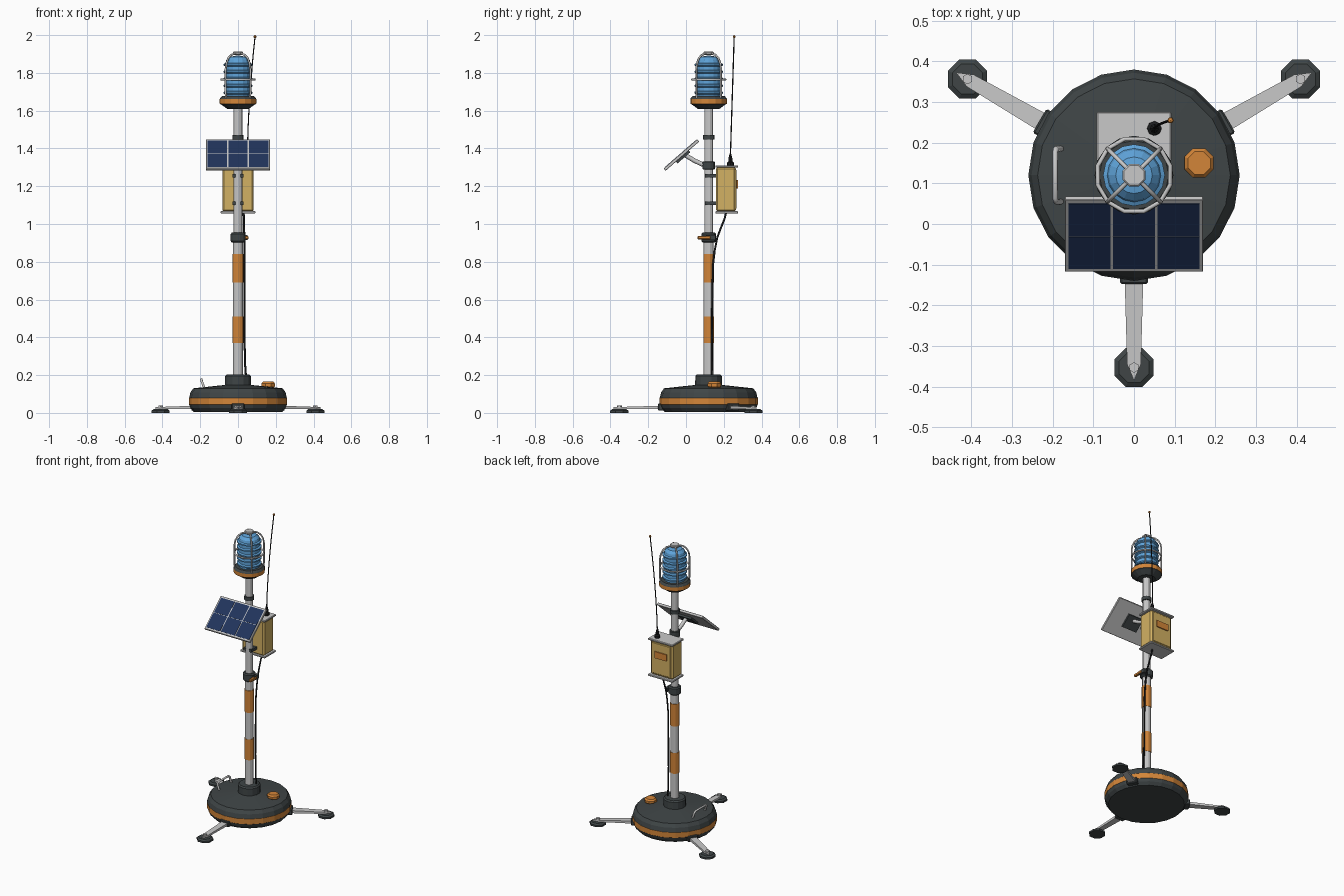
import bpy, bmesh, math
from mathutils import Matrix, Vector

if "Cube" in bpy.data.objects:
    bpy.data.objects.remove(bpy.data.objects["Cube"])


def mat(name, r, g, b):
    m = bpy.data.materials.new(name)
    m.diffuse_color = (r, g, b, 1)
    m.use_nodes = True
    m.node_tree.nodes["Principled BSDF"].inputs["Base Color"].default_value = m.diffuse_color
    return m


LIGHT = mat("light_grey", .58, .58, .58)
STEEL = mat("steel", .40, .41, .41)
DARK = mat("charcoal", .05, .06, .062)
BLACK = mat("black_rubber", .012, .013, .014)
ORANGE = mat("orange", .65, .235, .04)
YELLOW = mat("tan_yellow", .65, .44, .125)
BLUE = mat("lens_blue", .115, .37, .70)
NAVY = mat("cell_navy", .015, .034, .105)
PY = 0.12  # mast centre in y


def finish(bm, name, mats, mx=None):
    bmesh.ops.recalc_face_normals(bm, faces=bm.faces)
    me = bpy.data.meshes.new(name)
    bm.to_mesh(me)
    bm.free()
    for m in mats:
        me.materials.append(m)
    if mx is not None:
        me.transform(mx)
    ob = bpy.data.objects.new(name, me)
    bpy.context.collection.objects.link(ob)
    return ob


def lathe(name, prof, n, mats, at=(0, PY, 0), rule=None, turn=0.0):
    """Revolve (radius, z) points; rule(z_mid, r_mid) gives the material index."""
    bm = bmesh.new()
    rings = []
    for r, z in prof:
        if r < 1e-6:
            rings.append([bm.verts.new((0, 0, z))])
        else:
            rings.append([bm.verts.new((r * math.cos(turn + math.tau * i / n),
                                        r * math.sin(turn + math.tau * i / n), z)) for i in range(n)])
    for k in range(len(rings) - 1):
        a, b = rings[k], rings[k + 1]
        idx = rule((prof[k][1] + prof[k + 1][1]) / 2, (prof[k][0] + prof[k + 1][0]) / 2) if rule else 0
        for i in range(n):
            j = (i + 1) % n
            vs = [a[i % len(a)], a[j % len(a)], b[j % len(b)], b[i % len(b)]]
            vs = list(dict.fromkeys(vs))
            if len(vs) > 2:
                bm.faces.new(vs).material_index = idx
    return finish(bm, name, mats, Matrix.Translation(at))


def cyl(name, r, z0, z1, n, m, at=(0, PY, 0), c=0.0):
    prof = [(0, z0), (r - c, z0), (r, z0 + c), (r, z1 - c), (r - c, z1), (0, z1)]
    if c == 0:
        prof = [(0, z0), (r, z0), (r, z1), (0, z1)]
    return lathe(name, prof, n, [m], at, turn=math.pi / n)


def box(name, lo, hi, m, mx=None, bevel=0.0):
    bm = bmesh.new()
    bmesh.ops.create_cube(bm, size=1)
    for v in bm.verts:
        v.co = Vector([(lo[i] + hi[i]) / 2 + v.co[i] * (hi[i] - lo[i]) for i in range(3)])
    if bevel:
        bmesh.ops.bevel(bm, geom=bm.edges[:], offset=bevel, segments=1, affect='EDGES')
    return finish(bm, name, [m], mx)


def tube(name, pts, r, m, res=1, cyclic=False):
    cu = bpy.data.curves.new(name, 'CURVE')
    cu.dimensions = '3D'
    cu.bevel_depth, cu.bevel_resolution, cu.use_fill_caps = r, res, True
    sp = cu.splines.new('POLY')
    sp.points.add(len(pts) - 1)
    for p, q in zip(sp.points, pts):
        p.co = (*q, 1)
    sp.use_cyclic_u = cyclic
    tmp = bpy.data.objects.new(name + "_path", cu)
    me = bpy.data.meshes.new_from_object(tmp)
    bpy.data.objects.remove(tmp)
    me.materials.clear()
    me.materials.append(m)
    ob = bpy.data.objects.new(name, me)
    bpy.context.collection.objects.link(ob)
    return ob


# Weighted base with orange band, and mast socket
lathe("base", [(0, .006), (.235, .006), (.252, .025), (.258, .042), (.26, .044), (.26, .08), (.258, .082),
               (.252, .108), (.237, .13), (.07, .148), (0, .148)], 20, [DARK, ORANGE],
      rule=lambda z, r: int(.043 < z < .081), turn=math.pi / 2)
cyl("mast_socket", .07, .14, .203, 14, DARK, c=.008)

# Three outrigger legs with hinge, foot and bolt
for i, deg in enumerate((270, 30, 150)):
    mx = Matrix.Translation((0, PY, 0)) @ Matrix.Rotation(math.radians(deg), 4, 'Z')
    box(f"leg_hinge_{i}", (.235, -.034, .012), (.268, .034, .05), DARK, mx, .004)
    bm = bmesh.new()
    f = bm.faces.new([bm.verts.new((x, y, .02)) for x, y in
                      ((.25, -.023), (.465, -.017), (.505, 0), (.465, .017), (.25, .023))])
    up = bmesh.ops.extrude_face_region(bm, geom=[f])
    for v in up["geom"]:
        if isinstance(v, bmesh.types.BMVert):
            v.co.z = .038 - .03 * (v.co.x - .25)
    finish(bm, f"leg_{i}", [LIGHT], mx)
    foot = mx @ Vector((.473, 0, 0))
    lathe(f"foot_{i}", [(0, 0), (.052, 0), (.052, .012), (.04, .02), (0, .02)], 8, [DARK], foot, turn=math.pi / 8)
    cyl(f"foot_bolt_{i}", .013, .02, .04, 6, LIGHT, foot)

# Carry handle and filler cap on the base
tube("carry_handle", [(-.178, .055, .13), (-.192, .055, .168), (-.194, .065, .178), (-.194, .175, .178),
                      (-.192, .185, .168), (-.178, .185, .13)], .007, LIGHT)
lathe("filler_cap", [(0, .13), (.03, .13), (.039, .143), (.039, .155), (.03, .165), (0, .165)], 8, [ORANGE],
      (.16, .15, 0), turn=math.pi / 8)

# Mast, orange stripes, clamp and collars
cyl("mast_lower", .027, .19, .94, 12, LIGHT)
cyl("mast_upper", .0235, .93, 1.63, 12, LIGHT)
for i, (a, b) in enumerate(((.37, .51), (.69, .84))):
    cyl(f"mast_stripe_{i}", .0295, a, b, 12, ORANGE)
cyl("mast_clamp", .04, .902, .955, 12, DARK, c=.007)
box("clamp_lever", (.036, .062, .919), (.055, .13, .936), ORANGE, bevel=.003)
box("clamp_lug", (.03, .105, .915), (.05, .155, .941), DARK)
cyl("panel_collar", .034, 1.288, 1.332, 12, DARK, c=.004)
cyl("upper_collar", .031, 1.448, 1.472, 12, DARK)
for i, z in enumerate((1.11, 1.256)):
    box(f"box_bracket_{i}", (-.03, .10, z - .009), (.03, .165, z + .009), DARK)

# Equipment box with lids and rear label plate
box("equipment_box", (-.083, .158, 1.065), (.083, .264, 1.302), YELLOW, bevel=.01)
box("box_door", (-.07, .26, 1.08), (.07, .268, 1.288), YELLOW, bevel=.003)
box("box_lid", (-.092, .155, 1.298), (.092, .276, 1.311), LIGHT, bevel=.003)
box("box_floor", (-.092, .155, 1.055), (.092, .276, 1.068), LIGHT, bevel=.003)
box("door_plate", (-.045, .267, 1.188), (.045, .275, 1.232), ORANGE)

# Whip antenna
lathe("antenna_mount", [(0, 1.31), (.018, 1.31), (.018, 1.325), (.011, 1.332), (.011, 1.345), (.004, 1.372),
                        (0, 1.372)], 8, [BLACK], (.05, .235, 0))
tube("antenna_whip", [(.05 + .04 * t ** 1.7, .235 + .02 * t, 1.36 + .63 * t) for t in [k / 8 for k in range(9)]],
     .0032, BLACK)
lathe("antenna_tip", [(0, 1.984), (.006, 1.987), (.008, 1.992), (.006, 1.997), (0, 2.0)], 6, [ORANGE],
      (.09, .255, 0))

# Power cable down the mast
tube("power_cable", [(.03, .212, 1.06), (.031, .205, 1.03), (.032, .185, .98), (.034, .166, .93), (.034, .152, .86),
                     (.034, .143, .78), (.034, .139, .6), (.034, .138, .4), (.038, .137, .25), (.042, .136, .195)],
     .0055, BLACK)

# Tilted solar panel: frame, 3 x 2 cells, junction box and strut
tilt = Matrix.Translation((0, -.0245, 1.365)) @ Matrix.Rotation(math.radians(41), 4, 'X')
box("panel_frame", (-.17, -.1175, -.008), (.17, .1175, .008), LIGHT, tilt, .002)
for i in range(3):
    for j in range(2):
        cx, cy = (i - 1) * .109, (j - .5) * .107
        box(f"solar_cell_{i}_{j}", (cx - .0515, cy - .052, .006), (cx + .0515, cy + .052, .0095), NAVY, tilt)
box("junction_box", (-.055, -.045, -.02), (.055, .045, -.007), DARK, tilt)
tube("panel_strut", [(0, .1, 1.31), (0, .045, 1.335), (0, -.005, 1.365)], .012, LIGHT, 2)

# Beacon housing
lathe("beacon_housing", [(0, 1.608), (.055, 1.608), (.088, 1.632), (.096, 1.636), (.097, 1.64), (.097, 1.662),
                         (.095, 1.666), (.085, 1.677), (0, 1.677)], 16, [DARK, ORANGE],
      rule=lambda z, r: int(1.637 < z < 1.663 and r > .09))

# Ribbed lens
prof = [(0, 1.67), (.066, 1.67)]
for k in range(5):
    z = 1.695 + k * .037
    prof += [(.066, z - .009), (.076, z - .004), (.076, z + .004), (.066, z + .009)]
prof += [(.062, 1.868), (.045, 1.885), (0, 1.893)]
lathe("beacon_lens", prof, 16, [BLUE])

# Wire cage: four bars, ring and cap
side = [(.09, 1.668), (.092, 1.69), (.092, 1.82), (.087, 1.85), (.073, 1.878), (.05, 1.896), (.015, 1.903)]
for i in range(4):
    a = math.pi / 4 + i * math.pi / 2
    tube(f"cage_bar_{i}", [(r * math.cos(a), PY + r * math.sin(a), z) for r, z in side], .0055, LIGHT)
tube("cage_ring", [(.092 * math.cos(math.tau * k / 12 + math.pi / 12),
                    PY + .092 * math.sin(math.tau * k / 12 + math.pi / 12), 1.765) for k in range(12)],
     .0055, LIGHT, 1, True)
cyl("cage_cap", .03, 1.895, 1.912, 8, LIGHT, c=.004)
